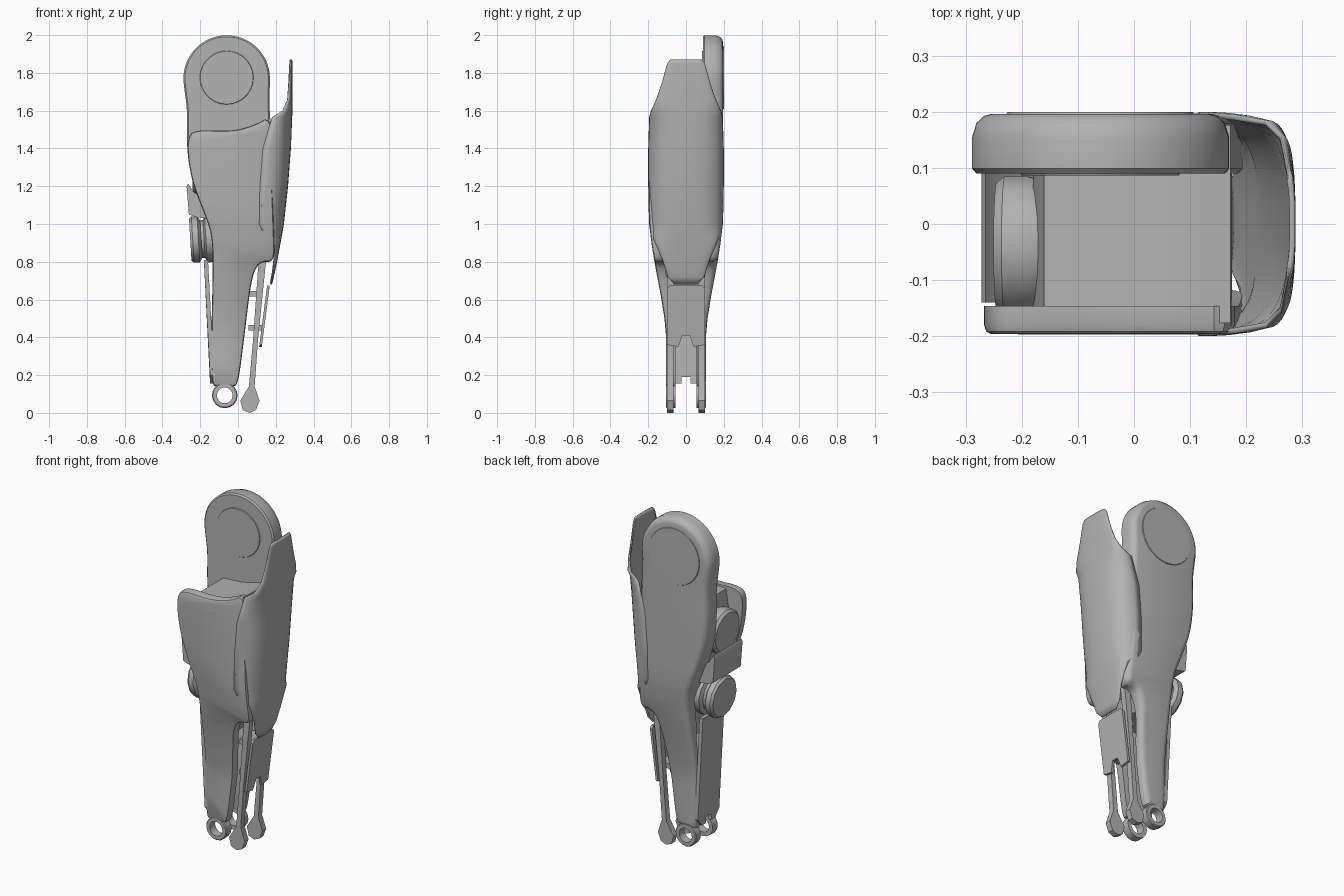
import bpy, bmesh, math
from mathutils import Vector

cube = bpy.data.objects.get("Cube")
if cube:
    bpy.data.objects.remove(cube, do_unlink=True)

grey = bpy.data.materials.new("neutral grey")
grey.use_nodes = True
COLOUR = (0.45, 0.45, 0.45, 1)
grey.diffuse_color = COLOUR
grey.node_tree.nodes["Principled BSDF"].inputs["Base Color"].default_value = COLOUR


def finish(name, bm, angle=35):
    bmesh.ops.recalc_face_normals(bm, faces=bm.faces[:])
    mesh = bpy.data.meshes.new(name)
    bm.to_mesh(mesh)
    bm.free()
    mesh.materials.append(grey)
    ob = bpy.data.objects.new(name, mesh)
    bpy.context.collection.objects.link(ob)
    bpy.ops.object.select_all(action='DESELECT')
    ob.select_set(True)
    bpy.context.view_layer.objects.active = ob
    bpy.ops.object.shade_smooth_by_angle(angle=math.radians(angle))
    return ob


def soften(points, rounds=2):
    """Cut the corners of a closed outline."""
    for _ in range(rounds):
        out = []
        for i, p in enumerate(points):
            a, b = Vector(p), Vector(points[(i + 1) % len(points)])
            out += [a.lerp(b, 0.25), a.lerp(b, 0.75)]
        points = out
    return points


def inset(points, d):
    """Move a clockwise outline inward along its vertex normals."""
    out = []
    for i, p in enumerate(points):
        t = (Vector(points[(i + 1) % len(points)]) - Vector(points[i - 1])).normalized()
        out.append(Vector(p) + Vector((t.y, -t.x)) * d)
    return out


def slab(name, outline, inner, outer, side=1, layers=((0, 0), (0, 1)), cuts=0):
    """Outline in x-z, with thickness along y that varies with height."""
    bm = bmesh.new()
    rings = [[bm.verts.new((p[0], t, p[1])) for p in inset(outline, d)] for d, t in layers]
    n = len(outline)
    for a, b in zip(rings, rings[1:]):
        for i in range(n):
            bm.faces.new((a[i], a[(i + 1) % n], b[(i + 1) % n], b[i]))
    bm.faces.new(rings[0])
    bm.faces.new(rings[-1])
    for k in range(cuts):
        bmesh.ops.bisect_plane(bm, geom=bm.verts[:] + bm.edges[:] + bm.faces[:],
                               plane_co=(0, 0, 0.3 + k * 0.1), plane_no=(0, 0, 1))
    for v in bm.verts:
        lo, hi = inner(v.co.z), outer(v.co.z)
        v.co.y = side * (lo + (hi - lo) * v.co.y)
    return finish(name, bm)


def leaning_panel(name, outline, x_at, thick):
    """Outline in y-z, extruded along x and leaned by height."""
    bm = bmesh.new()
    face = bm.faces.new([bm.verts.new((0, y, z)) for y, z in outline])
    ext = bmesh.ops.extrude_face_region(bm, geom=[face])["geom"]
    for v in ext:
        if isinstance(v, bmesh.types.BMVert):
            v.co.x = thick
    for v in bm.verts:
        v.co.x += x_at(v.co.z)
    return finish(name, bm, 20)


def turned(name, centre, axis, profile, sides, closed=False):
    """Revolve (radius, distance) pairs about an axis."""
    bm = bmesh.new()
    rot = Vector((0, 0, 1)).rotation_difference(Vector(axis))
    rings = [[bm.verts.new(Vector(centre) + rot @ Vector((
        r * math.cos(math.tau * i / sides), r * math.sin(math.tau * i / sides), h)))
        for i in range(sides)] for r, h in profile]
    pairs = list(zip(rings, rings[1:]))
    if closed:
        pairs.append((rings[-1], rings[0]))
    else:
        bm.faces.new(rings[0])
        bm.faces.new(rings[-1])
    for a, b in pairs:
        for i in range(sides):
            j = (i + 1) % sides
            bm.faces.new((a[i], a[j], b[j], b[i]))
    return finish(name, bm)


def outer_y(z):
    """Half depth of the leg by height."""
    t = min(1, max(0, (z - 0.4) / 0.75))
    return 0.105 + 0.091 * t * t * (3 - 2 * t) + (0.012 * math.sin(math.pi * t))


def inner_y(z):
    return min(0.09, outer_y(z) - 0.05)


# Side plates, clockwise from the lower left up to the knee and down
left_edge = [(-.14, .15), (-.142, .4), (-.132, .8), (-.14, .95), (-.18, 1.06),
             (-.235, 1.2), (-.262, 1.32)]
right_edge = [(.178, 1.3), (.19, .95), (.195, .8), (.12, .8), (.085, .75),
              (.063, .65), (.026, .34), (0, .15), (-.03, .138), (-.11, .138)]
front = soften(left_edge + [(-.27, 1.45), (-.23, 1.5), (-.04, 1.49), (.08, 1.52),
                            (.18, 1.575)] + right_edge)
knee = [(-.06 + .23 * math.cos(math.radians(a)), 1.77 + .23 * math.sin(math.radians(a)))
        for a in range(190, -11, -12)]
back = soften(left_edge + [(-.272, 1.45), (-.268, 1.6)] + knee
              + [(.165, 1.65), (.17, 1.56)] + right_edge)
slab("front_plate", front, lambda z: outer_y(z) - .05, outer_y, -1,
     ((0, 0), (0, .7), (.004, .92), (.012, 1)), 14)
slab("back_plate", back, inner_y, outer_y, 1,
     ((.008, 0), (0, .08), (0, .6), (.008, .85), (.022, .97), (.035, 1)), 16)
turned("knee_cap_front", (-.06, .09, 1.775), (0, -1, 0), [(.145, -.005), (.14, .004)], 28)
turned("knee_cap_back", (-.06, .196, 1.775), (0, 1, 0), [(.17, -.005), (.165, .004)], 28)

# Core between the plates
core = [(-.13, .7), (-.125, .95), (-.17, 1.1), (-.18, 1.35), (-.16, 1.48), (-.04, 1.487),
        (.08, 1.515), (.172, 1.56), (.175, .95), (.175, .83), (.1, .79), (.055, .7)]
slab("core", core, lambda z: .02 - outer_y(z), lambda z: outer_y(z) - .02, 1, cuts=14)

# Fork eyes and swinging rods, front and back
rod = [(.058, .14), (.08, .39), (.11, .82), (.15, .82), (.106, .39), (.088, .14),
       (.114, .065), (.095, .015), (.06, 0), (.025, .015), (.012, .065)]
for side, label in ((-1, "front"), (1, "back")):
    turned(label + "_fork_eye", (-.07, side * .055, .093), (0, side, 0),
           [(.042, 0), (.066, 0), (.068, .045), (.063, .05), (.042, .05)], 16, True)
    slab(label + "_rod", rod, lambda z: .065, lambda z: .1, side)

# Curved shield: height, edge x, outermost x, half width
shield = [(1.87, .276, .287, .085), (1.85, .274, .288, .1), (1.74, .268, .288, .13),
          (1.66, .262, .288, .158), (1.6, .235, .288, .185), (1.565, .18, .287, .195),
          (1.4, .132, .28, .2), (1.2, .116, .265, .2), (1, .112, .243, .196),
          (.95, .135, .235, .188), (.92, .182, .229, .173), (.81, .19, .209, .125),
          (.72, .18, .19, .097), (.68, .174, .18, .06)]
bm = bmesh.new()
rows = []
STEPS = 20
for z, edge, far, half in shield:
    row = []
    for i in range(STEPS + 1):
        a = math.pi * (i / STEPS - .5)
        s, c = math.sin(a), max(0, math.cos(a))
        row.append(bm.verts.new((edge + (far - edge) * c ** .75,
                                 half * math.copysign(abs(s) ** .8, s), z)))
    rows.append(row)
for a, b in zip(rows, rows[1:]):
    for i in range(STEPS):
        bm.faces.new((a[i], b[i], b[i + 1], a[i + 1]))
ob = finish("shin_shield", bm)
centre_face = ob.data.polygons[STEPS * 6 + STEPS // 2]
solid = ob.modifiers.new("thickness", 'SOLIDIFY')
solid.thickness = .01
solid.offset = -1 if centre_face.normal.x > 0 else 1

# Lower panels on both sides
half = [(.03, .35), (.02, .41)]
leaning_panel("calf_panel", [(-.1, .36), (-.1, .66), (-.085, .675), (.085, .675), (.1, .66),
                             (.1, .36), (.04, .35), (.02, .41), (-.02, .41), (-.04, .35)],
              lambda z: .112 + (z - .35) * .13, .014)
leaning_panel("shin_panel", [(-.1, .2), (-.1, .81), (.1, .81), (.1, .2), (.06, .155),
                             (.025, .155), (.025, .19), (-.025, .19), (-.025, .155),
                             (-.06, .155)],
              lambda z: -.148 - max(0, z - .4) * .08, .022)
for z in (.45, .63):
    leaning_panel("calf_rib", [(-.065, z - .015), (-.065, z + .015), (.065, z + .015),
                               (.065, z - .015)], lambda h: .055, .075)

# Round thrusters and the guard between them
turned("upper_thruster", (-.16, -.04, 1.29), (-1, 0, -.05),
       [(.12, 0), (.128, .03), (.128, .07), (.115, .085)], 14)
turned("lower_thruster", (-.11, 0, .925), (-1, 0, -.06),
       [(.125, 0), (.125, .06), (.1, .07), (.1, .085), (.122, .1), (.122, .13), (.112, .143)], 12)
guard = [(-.17, 1.03), (-.215, 1.035), (-.26, 1.05), (-.272, 1.2), (-.265, 1.215),
         (-.235, 1.17), (-.17, 1.12)]
slab("thruster_guard", guard, lambda z: -.14, lambda z: .12)
